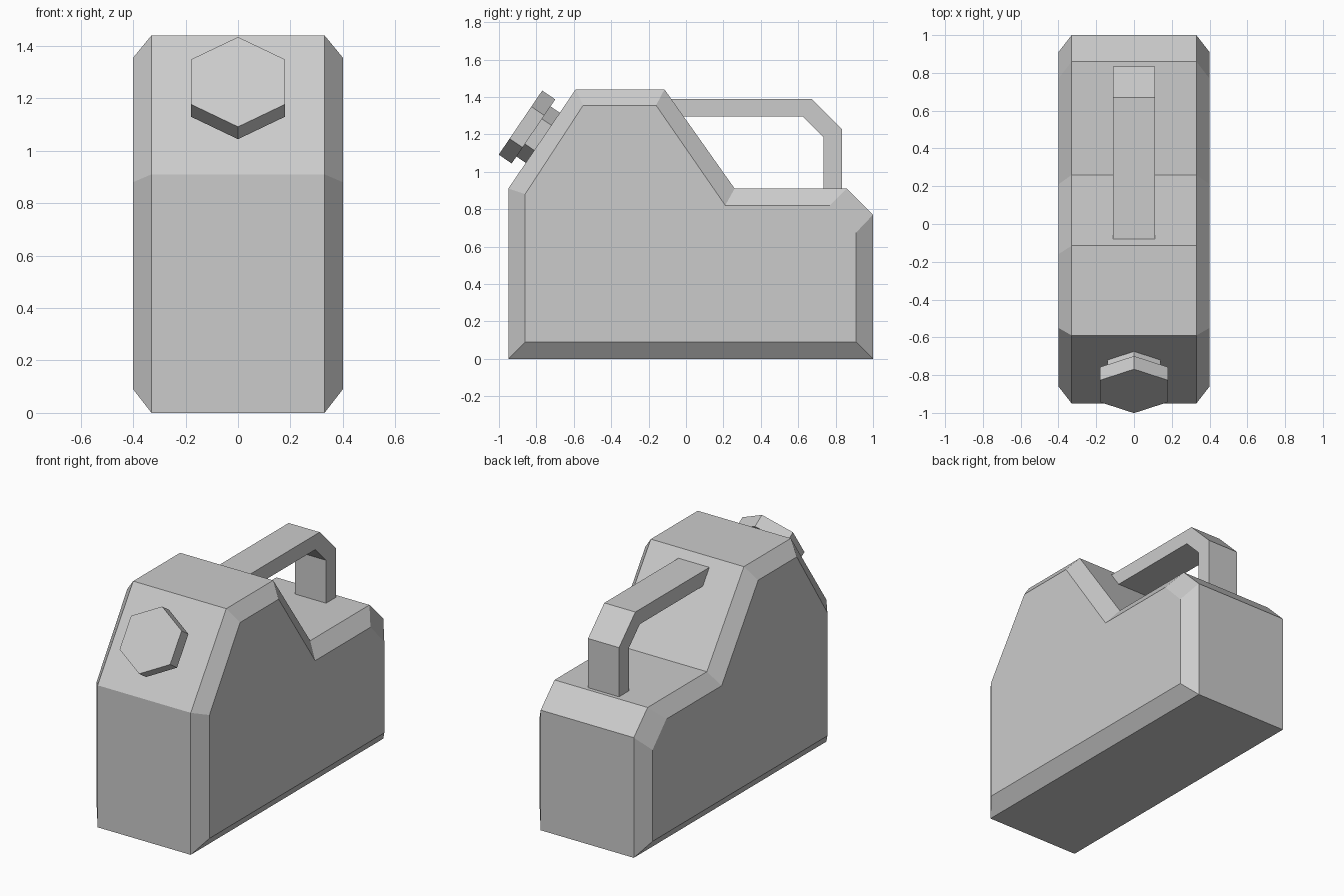
import bpy, math
from mathutils import Vector, Matrix

cube = bpy.data.objects.get("Cube")
if cube:
    bpy.data.objects.remove(cube, do_unlink=True)

# One grey plastic for the whole can
grey = bpy.data.materials.new("light_grey")
grey.use_nodes = True
colour = (0.6, 0.6, 0.6, 1)
grey.diffuse_color = colour
grey.node_tree.nodes["Principled BSDF"].inputs["Base Color"].default_value = colour


def loft(name, sections):
    """Skin (x, profile) sections, each profile a list of (y, z) points."""
    n = len(sections[0][1])
    verts = [(x, y, z) for x, profile in sections for y, z in profile]
    faces = [list(range(n))[::-1], list(range(len(verts) - n, len(verts)))]
    for s in range(len(sections) - 1):
        for i in range(n):
            j = (i + 1) % n
            faces.append([s * n + i, s * n + j, (s + 1) * n + j, (s + 1) * n + i])
    mesh = bpy.data.meshes.new(name)
    mesh.from_pydata(verts, [], faces)
    mesh.materials.append(grey)
    obj = bpy.data.objects.new(name, mesh)
    bpy.context.collection.objects.link(obj)
    return obj


# Body: full outline in the middle, smaller outline on the chamfered sides
outline = [(-0.95, 0), (1, 0), (1, 0.77), (0.86, 0.91),
           (0.26, 0.91), (-0.115, 1.44), (-0.59, 1.44), (-0.95, 0.91)]
side = [(-0.86, 0.09), (0.91, 0.09), (0.91, 0.675), (0.77, 0.82),
        (0.21, 0.82), (-0.16, 1.355), (-0.55, 1.355), (-0.86, 0.88)]
loft("can_body", [(-0.4, side), (-0.33, outline), (0.33, outline), (0.4, side)])

# Handle: bent bar from the sloped shoulder down to the rear deck
bar = [(-0.09, 1.39), (-0.03, 1.295), (0.625, 1.295), (0.735, 1.185),
       (0.735, 0.89), (0.835, 0.89), (0.835, 1.225), (0.67, 1.39)]
loft("handle", [(-0.11, bar), (0.11, bar)])

# Spout neck and cap: hexagonal prisms square to the front slope
normal = Vector((0, -0.53, 0.36)).normalized()
up = Vector((0, 0.36, 0.53)).normalized()
frame = Matrix((Vector((1, 0, 0)), up, normal)).transposed().to_4x4()
cap_top = Vector((0, -0.885, 1.2625))


def hex_prism(name, radius, near, far):
    """Hexagonal prism between two depths below the cap's outer face."""
    bpy.ops.mesh.primitive_cylinder_add(vertices=6, radius=radius, depth=far - near)
    obj = bpy.context.object
    obj.name = name
    obj.matrix_world = Matrix.Translation(cap_top - normal * (near + far) / 2) @ frame
    obj.data.materials.append(grey)


hex_prism("spout_cap", 0.207, 0, 0.084)
hex_prism("spout_neck", 0.162, 0.08, 0.17)
